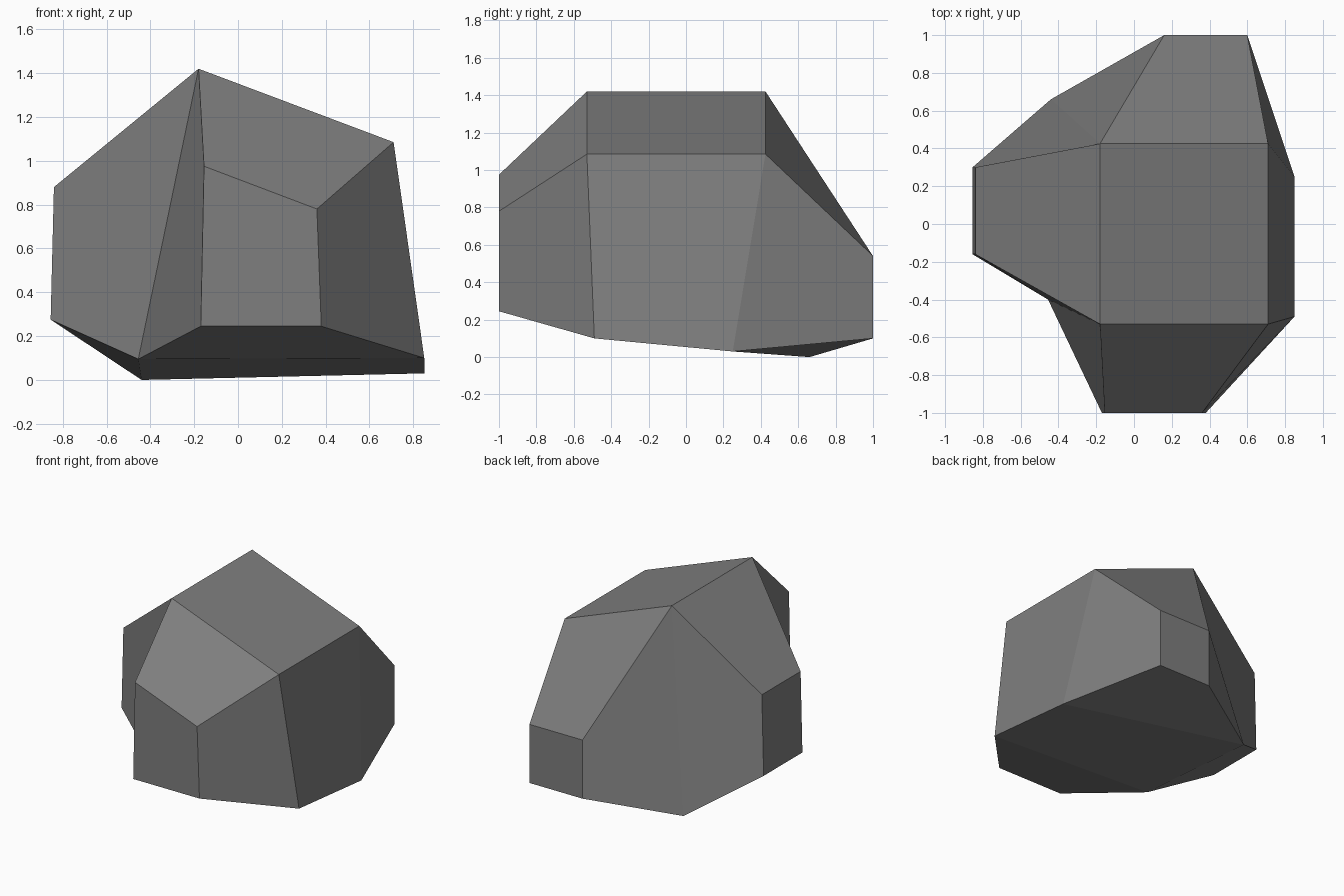
import bpy, bmesh

if "Cube" in bpy.data.objects:
    bpy.data.objects.remove(bpy.data.objects["Cube"])

stone = bpy.data.materials.new("stone_grey")
stone.diffuse_color = (0.21, 0.21, 0.21, 1)
stone.use_nodes = True
stone.node_tree.nodes["Principled BSDF"].inputs["Base Color"].default_value = stone.diffuse_color

bm = bmesh.new()

# Core of the boulder: a skewed block (top/bottom, front/back, left/right)
core = {
    "TFL": (-0.18, -0.53, 1.42), "TFR": (0.71, -0.53, 1.085),
    "TBL": (-0.18, 0.425, 1.42), "TBR": (0.71, 0.425, 1.085),
    "BFL": (-0.455, -0.40, 0.095), "BFR": (0.85, -0.49, 0.10),
    "BBL": (-0.44, 0.66, 0.0), "BBR": (0.85, 0.25, 0.03),
}
v = {name: bm.verts.new(co) for name, co in core.items()}


def face(*names):
    bm.faces.new([v[n] for n in names])


def bulge(names, tip):
    """Pull one side of the block out to a smaller flat tip."""
    base = [v[n] for n in names]
    cap = [bm.verts.new(co) for co in tip]
    for i in range(4):
        j = (i + 1) % 4
        bm.faces.new((base[i], base[j], cap[j], cap[i]))
    bm.faces.new(cap)


# Plain sides
face("TFL", "TFR", "TBR", "TBL")
face("BFL", "BBL", "BBR", "BFR")
face("BFR", "BBR", "TBR", "TFR")

# Bulging front, back and left sides
bulge(("BFL", "BFR", "TFR", "TFL"),
      ((-0.17, -1, 0.245), (0.38, -1, 0.245), (0.36, -1, 0.78), (-0.155, -1, 0.975)))
bulge(("BBR", "BBL", "TBL", "TBR"),
      ((0.60, 1, 0.10), (0.16, 1, 0.10), (0.16, 1, 0.54), (0.60, 1, 0.54)))
bulge(("BBL", "BFL", "TFL", "TBL"),
      ((-0.855, 0.30, 0.275), (-0.855, -0.16, 0.275), (-0.84, -0.16, 0.88), (-0.84, 0.30, 0.88)))

bmesh.ops.recalc_face_normals(bm, faces=bm.faces[:])
mesh = bpy.data.meshes.new("boulder")
bm.to_mesh(mesh)
bm.free()
mesh.materials.append(stone)
boulder = bpy.data.objects.new("boulder", mesh)
bpy.context.collection.objects.link(boulder)
